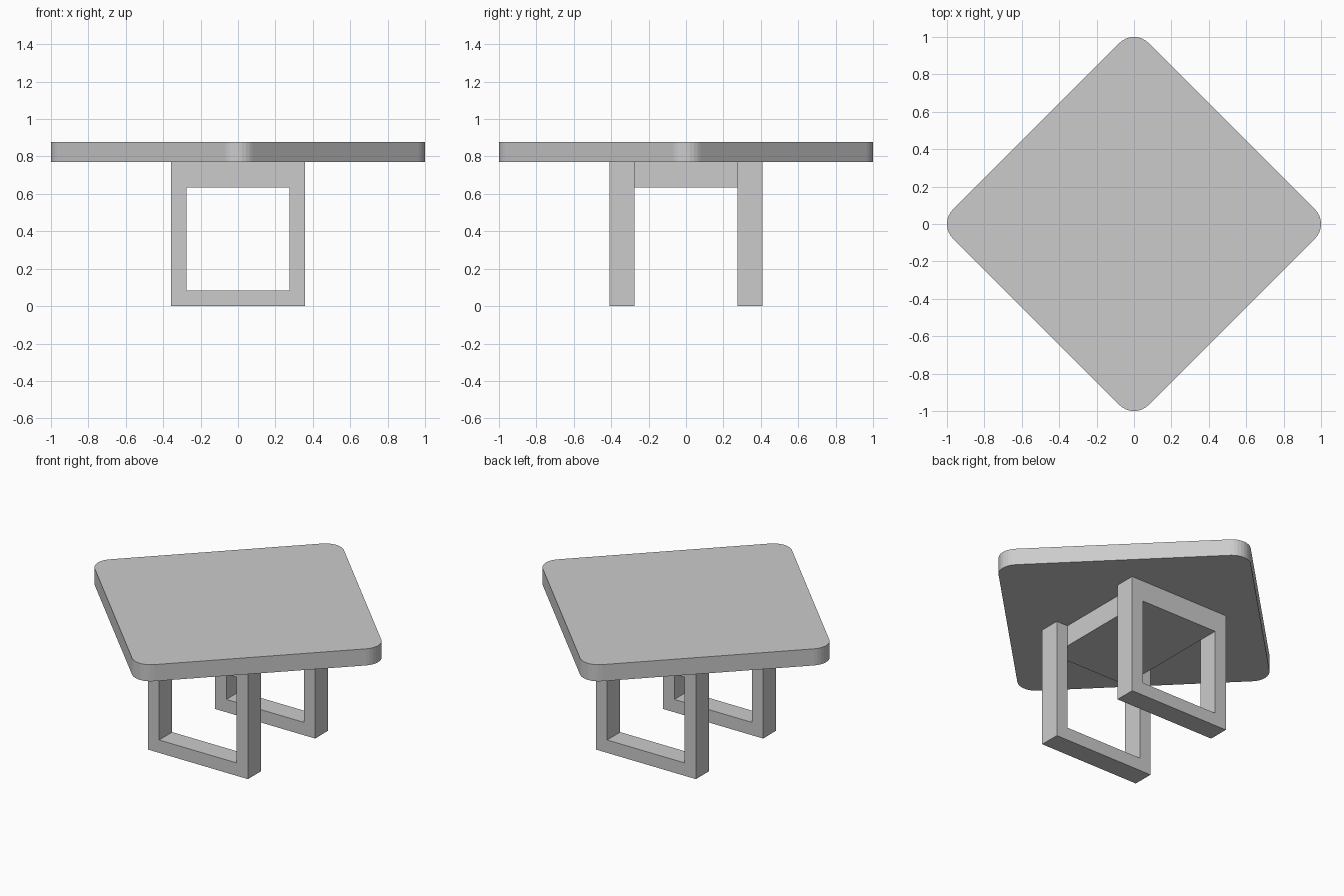
import bpy, bmesh
from math import radians, sqrt
from mathutils import Matrix, Vector

if "Cube" in bpy.data.objects:
    bpy.data.objects.remove(bpy.data.objects["Cube"])


def finish(name, bm):
    bmesh.ops.recalc_face_normals(bm, faces=bm.faces)
    mesh = bpy.data.meshes.new(name)
    bm.to_mesh(mesh)
    bm.free()
    ob = bpy.data.objects.new(name, mesh)
    bpy.context.collection.objects.link(ob)
    return ob


def box(lo, hi):
    lo, hi = Vector(lo), Vector(hi)
    bm = bmesh.new()
    bmesh.ops.create_cube(bm, size=1)
    bmesh.ops.scale(bm, vec=hi - lo, verts=bm.verts)
    bmesh.ops.translate(bm, vec=(lo + hi) / 2, verts=bm.verts)
    return bm


def leg_frame(name, y0, y1):
    # Rectangular ring profile in the xz plane, extruded along y
    bm = bmesh.new()
    rings = []
    for hx, z0, z1 in ((LEG_X, 0, TOP_Z0), (HOLE_X, HOLE_Z0, HOLE_Z1)):
        rings.append([bm.verts.new((x, y0, z)) for x, z in
                      ((-hx, z0), (hx, z0), (hx, z1), (-hx, z1))])
    outer, inner = rings
    faces = [bm.faces.new((outer[i], outer[(i + 1) % 4], inner[(i + 1) % 4], inner[i]))
             for i in range(4)]
    # Keep the starting faces as one cap, the extruded copies form the other
    ext = bmesh.ops.extrude_face_region(bm, geom=faces, use_keep_orig=True)
    moved = [g for g in ext["geom"] if isinstance(g, bmesh.types.BMVert)]
    bmesh.ops.translate(bm, vec=(0, y1 - y0, 0), verts=moved)
    return finish(name, bm)


TOP_Z0, TOP_Z1 = 0.77, 0.877
LEG_X, HOLE_X = 0.357, 0.276
HOLE_Z0, HOLE_Z1 = 0.083, 0.635
Y_IN, Y_OUT = 0.276, 0.409
RADIUS = 0.11

# Table top: square turned 45 degrees with rounded vertical corners
half = (1 + (sqrt(2) - 1) * RADIUS) / sqrt(2)
bm = box((-half, -half, TOP_Z0), (half, half, TOP_Z1))
upright = [e for e in bm.edges if abs(e.verts[0].co.z - e.verts[1].co.z) > 0.01]
bmesh.ops.bevel(bm, geom=upright, offset=RADIUS, segments=8, profile=0.5, affect='EDGES')
bmesh.ops.rotate(bm, matrix=Matrix.Rotation(radians(45), 3, 'Z'), verts=bm.verts)
finish("table_top", bm)

# Two square hoop legs
leg_frame("front_leg_frame", -Y_OUT, -Y_IN)
leg_frame("back_leg_frame", Y_IN, Y_OUT)

# Block under the top joining the legs
finish("under_block", box((-HOLE_X, -Y_IN, HOLE_Z1), (HOLE_X, Y_IN, TOP_Z0)))
